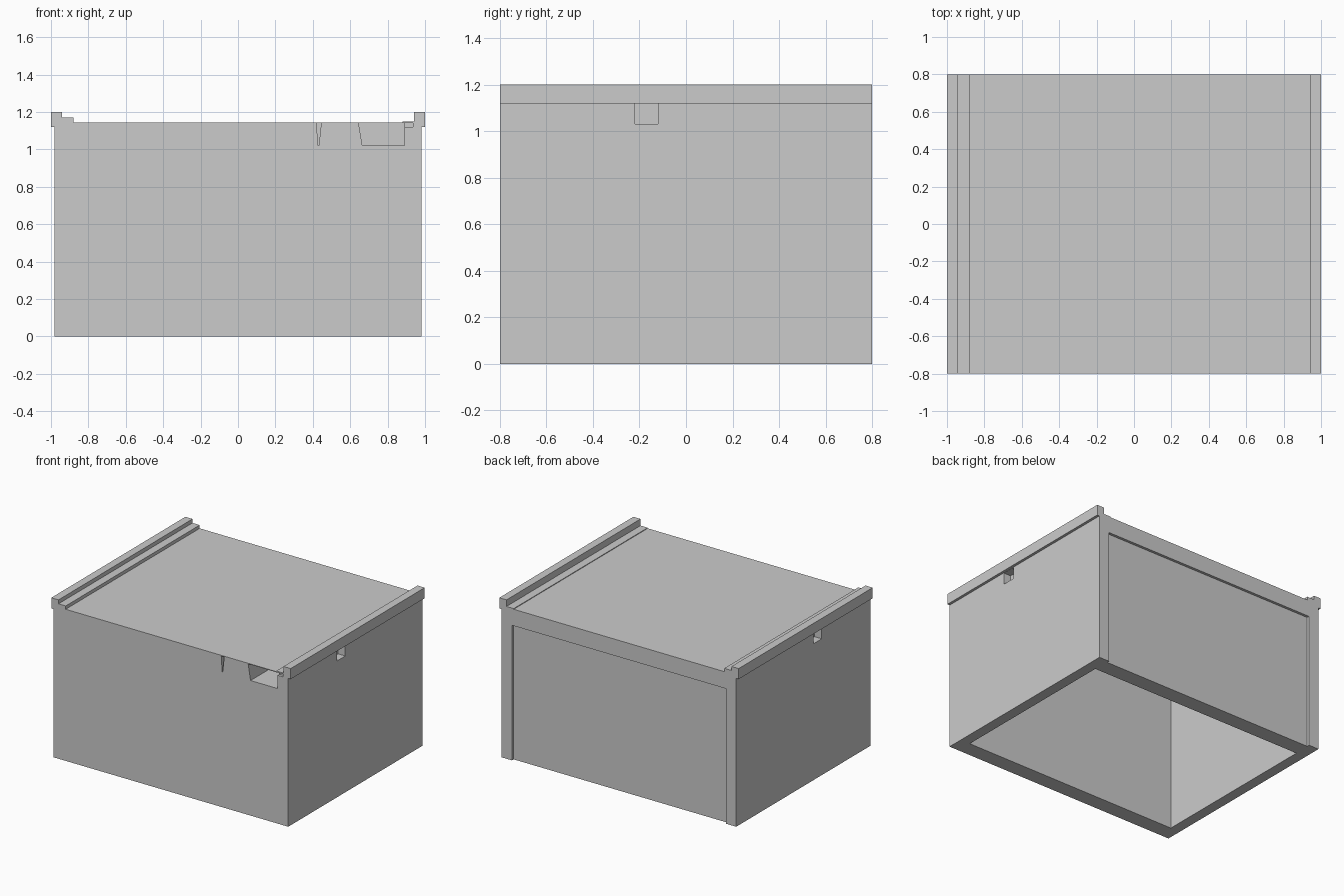
import bpy
import bmesh

cube = bpy.data.objects.get("Cube")
if cube:
    bpy.data.objects.remove(cube, do_unlink=True)

grey = bpy.data.materials.new("light grey")
grey.use_nodes = True
colour = (0.6, 0.6, 0.6, 1)
grey.diffuse_color = colour
grey.node_tree.nodes["Principled BSDF"].inputs["Base Color"].default_value = colour


def prism(name, outline, y0, y1):
    """Extrude an (x, z) outline from y0 to y1."""
    bm = bmesh.new()
    face = bm.faces.new([bm.verts.new((x, y0, z)) for x, z in outline])
    grown = bmesh.ops.extrude_face_region(bm, geom=[face])
    moved = [v for v in grown["geom"] if isinstance(v, bmesh.types.BMVert)]
    bmesh.ops.translate(bm, verts=moved, vec=(0, y1 - y0, 0))
    bmesh.ops.recalc_face_normals(bm, faces=bm.faces)
    mesh = bpy.data.meshes.new(name)
    bm.to_mesh(mesh)
    bm.free()
    obj = bpy.data.objects.new(name, mesh)
    bpy.context.collection.objects.link(obj)
    mesh.materials.append(grey)
    return obj


def rect(x0, x1, z0, z1):
    return [(x0, z0), (x1, z0), (x1, z1), (x0, z1)]


# Housing with edge rails and inner steps along both sides
TOP = 1.145
housing = prism("housing", [
    (-0.98, 0), (0.98, 0), (0.98, 1.12), (1, 1.12), (1, 1.2), (0.94, 1.2),
    (0.94, 1.15), (0.88, 1.15), (0.88, TOP), (-0.88, TOP), (-0.88, 1.17),
    (-0.94, 1.17), (-0.94, 1.2), (-1, 1.2), (-1, 1.12), (-0.98, 1.12)], -0.8, 0.8)

ROOF = 1.14
cutters = [
    # Open underside and shallow back panel
    prism("inner_cavity", rect(-0.9, 0.9, -0.1, 1.01), -0.68, 0.66),
    prism("back_recess", rect(-0.895, 0.895, -0.1, 1.02), 0.78, 0.9),
    # Front channels beneath the top skin
    prism("wide_channel", [(0.645, ROOF), (0.665, 1.02), (0.89, 1.02),
                           (0.89, ROOF)], -0.9, -0.4),
    prism("narrow_channel", [(0.42, ROOF), (0.428, 1.02), (0.432, 1.02),
                             (0.445, ROOF)], -0.9, -0.4),
    prism("corner_channel", rect(0.88, 0.935, 1.12, ROOF), -0.9, -0.78),
]
# Side notches under the rails
for side, label in ((1, "left"), (-1, "right")):
    cutters.append(prism(label + "_notch", rect(*sorted((side * 0.92, side * 1.1)),
                                                1.03, 1.118), -0.22, -0.12))

for cutter in cutters:
    cutter.hide_render = True
    cutter.hide_viewport = True
    mod = housing.modifiers.new(cutter.name, "BOOLEAN")
    mod.operation = "DIFFERENCE"
    mod.solver = "EXACT"
    mod.object = cutter

# Bake the cuts and drop the cutters
bpy.context.view_layer.update()
graph = bpy.context.evaluated_depsgraph_get()
result = bpy.data.meshes.new_from_object(housing.evaluated_get(graph))
housing.modifiers.clear()
housing.data = result
for cutter in cutters:
    bpy.data.objects.remove(cutter, do_unlink=True)
